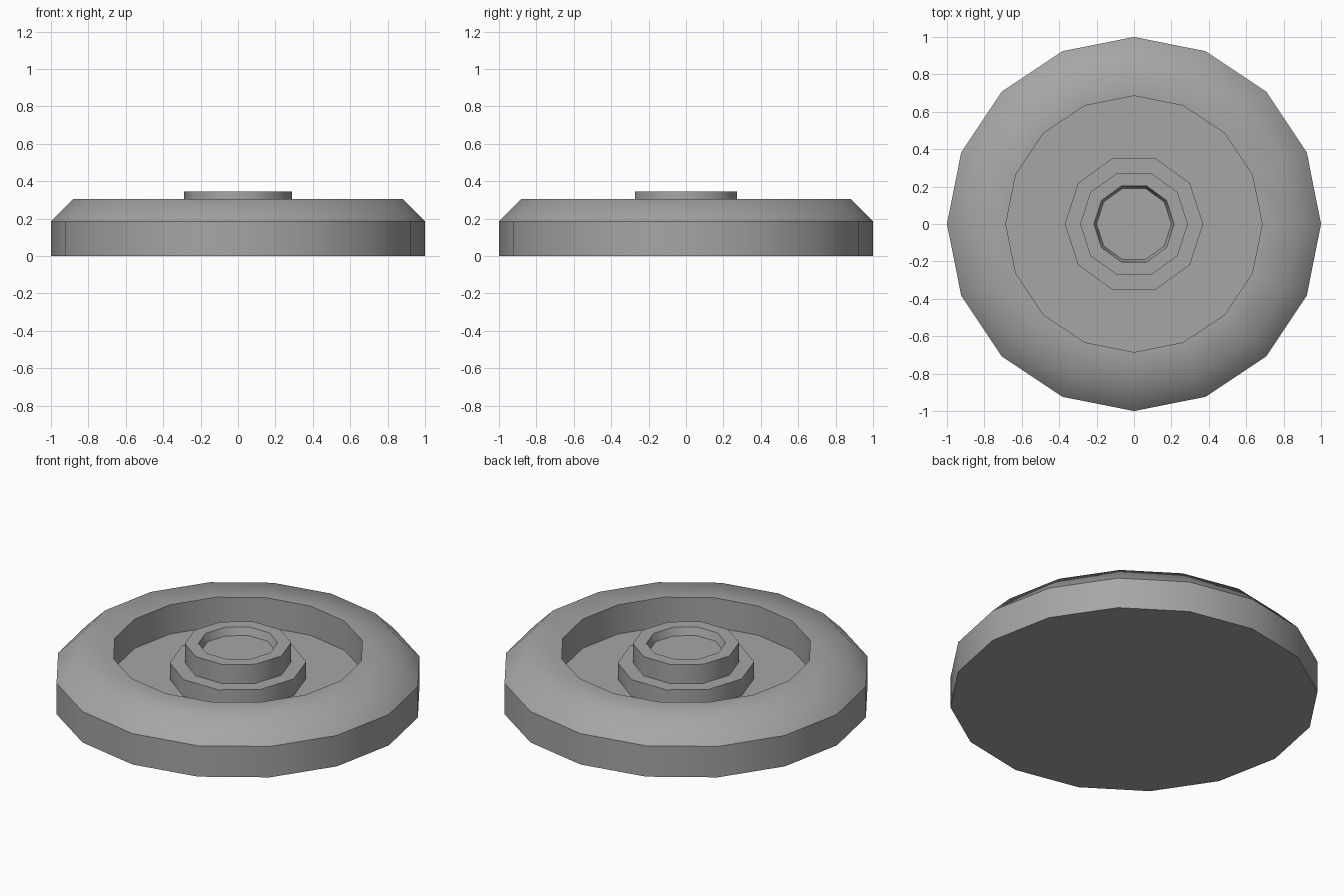
import bpy, bmesh, math

cube = bpy.data.objects.get("Cube")
if cube:
    bpy.data.objects.remove(cube, do_unlink=True)

GREY = (0.38, 0.38, 0.38, 1)
grey = bpy.data.materials.new("plain grey")
grey.use_nodes = True
grey.diffuse_color = GREY
grey.node_tree.nodes["Principled BSDF"].inputs["Base Color"].default_value = GREY


def turned(name, sides, profile, soft=()):
    """Turn (radius, z) points about z, capping both ends; rings not in soft stay sharp."""
    bm = bmesh.new()
    rings = []
    for r, z in profile:
        angles = [math.tau * i / sides for i in range(sides)]
        rings.append([bm.verts.new((r * math.cos(a), r * math.sin(a), z)) for a in angles])
    for low, high in zip(rings, rings[1:]):
        for i in range(sides):
            j = (i + 1) % sides
            bm.faces.new((low[i], low[j], high[j], high[i])).smooth = True
    bm.faces.new(rings[0][::-1])
    bm.faces.new(rings[-1])
    for k, ring in enumerate(rings):
        for i in range(sides):
            edge = bm.edges.get((ring[i], ring[(i + 1) % sides]))
            edge.smooth = k in soft
    mesh = bpy.data.meshes.new(name)
    bm.to_mesh(mesh)
    bm.free()
    mesh.materials.append(grey)
    obj = bpy.data.objects.new(name, mesh)
    bpy.context.collection.objects.link(obj)
    return obj


FLOOR, STEP = 0.13, 0.23

# Wide dish with a chamfered raised rim and sunken floor
turned("dish", 16,
       [(1, 0), (1, 0.185), (0.88, 0.305), (0.685, 0.305), (0.685, FLOOR)], soft=(2,))

# Low step around the hub
turned("hub_step", 10, [(0.37, FLOOR - 0.01), (0.37, STEP)])

# Hub with a shallow tapered recess in its top
turned("hub", 10,
       [(0.288, STEP - 0.01), (0.288, 0.345), (0.215, 0.345), (0.2, 0.3)])
